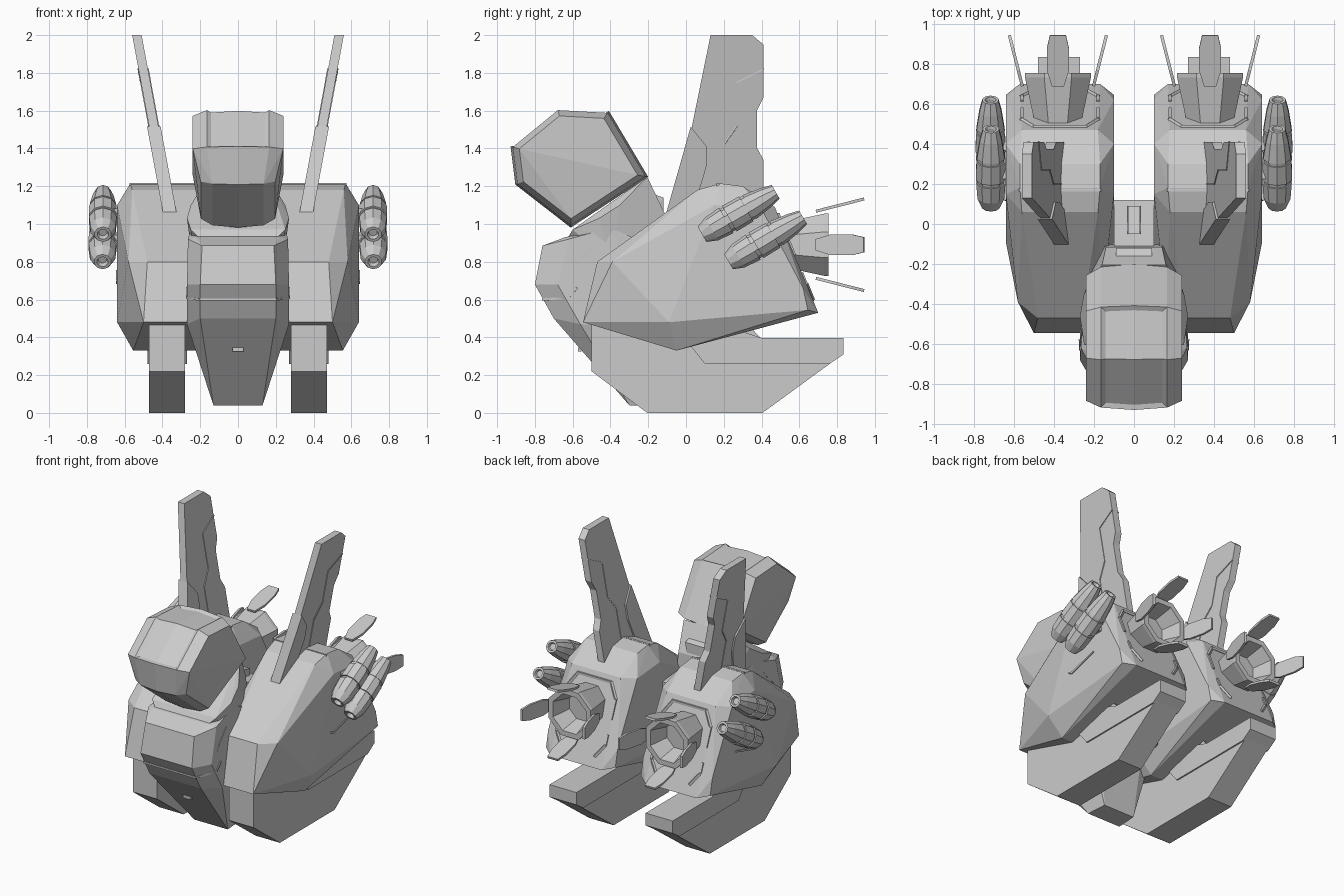
import bpy, bmesh, math
from mathutils import Vector, Matrix

if "Cube" in bpy.data.objects:
    bpy.data.objects.remove(bpy.data.objects["Cube"])

grey = bpy.data.materials.new("light_grey")
grey.use_nodes = True
COLOUR = (0.6, 0.6, 0.6, 1)
grey.diffuse_color = COLOUR
grey.node_tree.nodes["Principled BSDF"].inputs["Base Color"].default_value = COLOUR
POD_X = 0.37


def finish(name, bm, mirror=False):
    bmesh.ops.recalc_face_normals(bm, faces=bm.faces)
    mesh = bpy.data.meshes.new(name)
    bm.to_mesh(mesh)
    bm.free()
    mesh.materials.append(grey)
    ob = bpy.data.objects.new(name, mesh)
    bpy.context.collection.objects.link(ob)
    if mirror:
        ob.modifiers.new("Mirror", 'MIRROR').use_mirror_merge = False
    return ob


def hull(points, centre=0.0):
    """Convex block from (half width, y, z) points."""
    bm = bmesh.new()
    for w, y, z in points:
        for s in ((-1, 1) if w else (1,)):
            bm.verts.new((centre + s * w, y, z))
    bmesh.ops.convex_hull(bm, input=bm.verts)
    bmesh.ops.delete(bm, geom=[v for v in bm.verts if not v.link_faces], context='VERTS')
    bmesh.ops.dissolve_limit(bm, angle_limit=math.radians(2), verts=bm.verts, edges=bm.edges)
    bm.normal_update()
    return bm


def prism(name, profile, thick, x_at, mirror=True):
    """Side profile (y, z) extruded across x, leaning by x_at(z)."""
    bm = bmesh.new()
    sides = [[bm.verts.new((x_at(z) + s * thick / 2, y, z)) for y, z in profile] for s in (-1, 1)]
    for side in sides:
        bm.faces.new(side)
    n = len(profile)
    for i in range(n):
        j = (i + 1) % n
        bm.faces.new((sides[0][i], sides[0][j], sides[1][j], sides[1][i]))
    return finish(name, bm, mirror)


def turned(name, start, end, stations, sides):
    """Rings (fraction, radius) along an axis, capped at both ends."""
    bm = bmesh.new()
    start, end = Vector(start), Vector(end)
    turn = (end - start).to_track_quat('Z', 'Y')
    rings = []
    for t, r in stations:
        c = start.lerp(end, t)
        ring = []
        for k in range(sides):
            a = 2 * math.pi * (k + 0.5) / sides
            ring.append(bm.verts.new(c + turn @ Vector((r * math.cos(a), r * math.sin(a), 0))))
        rings.append(ring)
    for a, b in zip(rings, rings[1:]):
        for k in range(sides):
            m = (k + 1) % sides
            bm.faces.new((a[k], a[m], b[m], b[k]))
    bm.faces.new(rings[0])
    bm.faces.new(rings[-1])
    return finish(name, bm, True)


def trim(name, points, width, mirror=True):
    """Thin square bars following a polyline."""
    bm = bmesh.new()
    for p, q in zip(points, points[1:]):
        p, q = Vector(p), Vector(q)
        rot = (q - p).to_track_quat('Z', 'Y').to_matrix().to_4x4()
        size = Matrix.Diagonal((width, width, (q - p).length + width / 2, 1))
        bmesh.ops.create_cube(bm, size=1, matrix=Matrix.Translation((p + q) / 2) @ rot @ size)
    return finish(name, bm, mirror)


# Shoulder pods
pod = hull([(.13, -.545, .48), (.11, -.47, .80), (.21, -.39, .80), (.27, -.09, .48),
            (.185, -.05, .33), (.19, .06, 1.18), (.20, .18, 1.215), (.20, .30, 1.20),
            (.27, .15, 1.10), (.27, .40, 1.08), (.19, .47, 1.09), (.27, .62, .66),
            (.27, .645, .545), (.20, .70, .53)], POD_X)
finish("shoulder_pods", pod, True)


# Raised trim on the sloped rear of each pod
def rear(x, z):
    return (POD_X + x, .47 + (1.09 - z) * .41, z)


trim("pod_rear_trim_upper", [rear(x, z) for x, z in
     ((-.19, .84), (-.19, .96), (-.13, 1.05), (.13, 1.05), (.19, .96), (.19, .84))], .016)
for side in (-1, 1):
    trim("pod_rear_trim_lower", [rear(side * x, z) for x, z in
         ((.19, .74), (.19, .68), (.13, .60))], .016)
trim("pod_top_strap", [(POD_X - .20, .17, 1.208), (POD_X + .20, .17, 1.208)], .016)
trim("pod_side_trim", [(.64, .12, .70), (.64, .15, .69), (.64, .36, .75)], .012)


# Upright fins
def lean(z):
    return .365 + .185 * (z - 1.08)


prism("fins", [(-.10, 1.04), (.03, 1.51), (.13, 2.0), (.35, 2.0), (.41, 1.95), (.41, 1.67),
               (.375, 1.60), (.375, 1.405), (.41, 1.34), (.41, 1.03)], .05, lean)
prism("fin_front_blades", [(-.11, 1.04), (.025, 1.515), (.11, 1.41), (.11, 1.31), (.03, 1.04)],
      .072, lean)
for side in (-1, 1):
    trim("fin_panel_line", [(lean(z) + side * .025, y, z) for y, z in
         ((.41, 1.82), (.27, 1.75), (.27, 1.52), (.20, 1.42), (.20, 1.22))], .008)

# Side canisters, two on each side
CAN = [(.05, .022), (0, .03), (0, .046), (.13, .07), (.33, .077), (.33, .069), (.37, .069),
       (.37, .078), (.60, .076), (.60, .069), (.64, .069), (.64, .073), (.86, .058),
       (1, .042), (1, .028), (.96, .022)]
for name, start, end in (("upper", (.715, .085, .945), (.715, .475, 1.17)),
                         ("lower", (.717, .225, .80), (.717, .62, 1.035))):
    turned(name + "_canisters", start, end, CAN, 10)
    mid = Vector(start).lerp(Vector(end), .45)
    trim(name + "_canister_struts", [mid, mid - Vector((.12, 0, 0))], .07)

# Rear thrusters with four vanes each
THRUST_X, THRUST_Z = .38, .89
turned("thrusters", (THRUST_X, .42, THRUST_Z), (THRUST_X, .755, THRUST_Z),
       [(0, .10), (.25, .125), (.93, .178), (1, .178), (1, .14), (.6, .10)], 8)
for k in range(4):
    spin = Matrix.Rotation(k * math.pi / 2, 4, 'Y')
    vane = bmesh.new()
    outline = [(-.03, .69), (-.055, .77), (-.055, .88), (-.04, .945),
               (.04, .945), (.055, .88), (.055, .77), (.03, .69)]
    face = vane.faces.new([vane.verts.new((x, y, .17 + (y - .69) * .255)) for x, y in outline])
    up = bmesh.ops.extrude_face_region(vane, geom=[face])
    bmesh.ops.translate(vane, vec=(0, -.004, .015),
                        verts=[v for v in up["geom"] if isinstance(v, bmesh.types.BMVert)])
    bmesh.ops.transform(vane, matrix=Matrix.Translation((THRUST_X, 0, THRUST_Z)) @ spin,
                        verts=vane.verts)
    finish("thruster_vane", vane, True)

# Lower legs with a slightly wider upper block
prism("legs", [(-.50, .50), (-.50, .22), (-.205, 0), (.405, 0), (.83, .31), (.83, .39),
               (.40, .39), (.30, .50)], .19, lambda z: .375)
prism("leg_upper_blocks", [(.02, .36), (.10, .26), (.76, .26), (.835, .31), (.835, .397),
                           (.40, .397), (.30, .43), (.02, .43)], .21, lambda z: .375)

# Torso
finish("chest", hull([(.19, -.76, .885), (.20, -.80, .68), (.20, -.70, .50), (.265, -.62, .92),
                      (.27, -.68, .68), (.27, -.56, .47), (.13, -.30, .04), (.12, -.15, .04),
                      (.22, -.64, .93), (.24, -.15, .45), (.25, -.40, .98), (.20, -.1, .85)]))
finish("neck", hull([(.25, -.60, .97), (.20, -.63, .92), (.27, -.46, 1.03), (.25, -.35, 1.10),
                     (.16, -.205, 1.25), (.14, -.115, 1.06), (.24, -.40, .80),
                     (.16, -.10, .80)]))
finish("spine", hull([(.10, -.3, 1.0), (.10, .12, .95), (.10, .12, .45), (.10, -.3, .30)]))
finish("neck_rear_block", hull([(.09, -.21, 1.17), (.09, -.12, 1.14), (.07, -.12, 1.0),
                                (.09, -.21, 1.0)]))
finish("spine_plug", hull([(.035, -.05, .9), (.035, .09, .9), (.03, .09, 1.0), (.03, -.05, 1.03)]))
trim("waist_line", [(.20, -.757, .60), (.268, -.625, .61), (.27, -.58, .66)], .012)
trim("waist_front_line", [(-.20, -.757, .60), (.20, -.757, .60)], .012, False)
trim("chest_side_line", [(.262, -.61, .74), (.262, -.59, .78), (.255, -.50, .87)], .012)
trim("chest_vent", [(-.025, -.562, .335), (.025, -.562, .335)], .02, False)

# Head: three hexagonal layers, widest in the middle
OUTLINE = [(-.925, 1.41), (-.68, 1.61), (-.41, 1.595), (-.205, 1.25), (-.61, .985), (-.90, 1.21)]
CENTRE = Vector((-.60, 1.32))
layers = [(0, 1.012), (.165, .975), (.24, .87)]
head_points = []
for w, scale in layers:
    for i, p in enumerate(OUTLINE):
        q = CENTRE + (Vector(p) - CENTRE) * scale
        narrow = .82 if i in (4, 5) else 1
        head_points.append((w * narrow, q.x, q.y))
head = hull(head_points)
# Sunken visor on the top and forehead
visor = [f for f in head.faces if f.normal.z > .35 and abs(f.normal.x) < .3
         and f.calc_center_median().y < -.42]
if visor:
    bmesh.ops.inset_region(head, faces=visor, thickness=.022, depth=-.014, use_even_offset=True)
finish("head", head)
